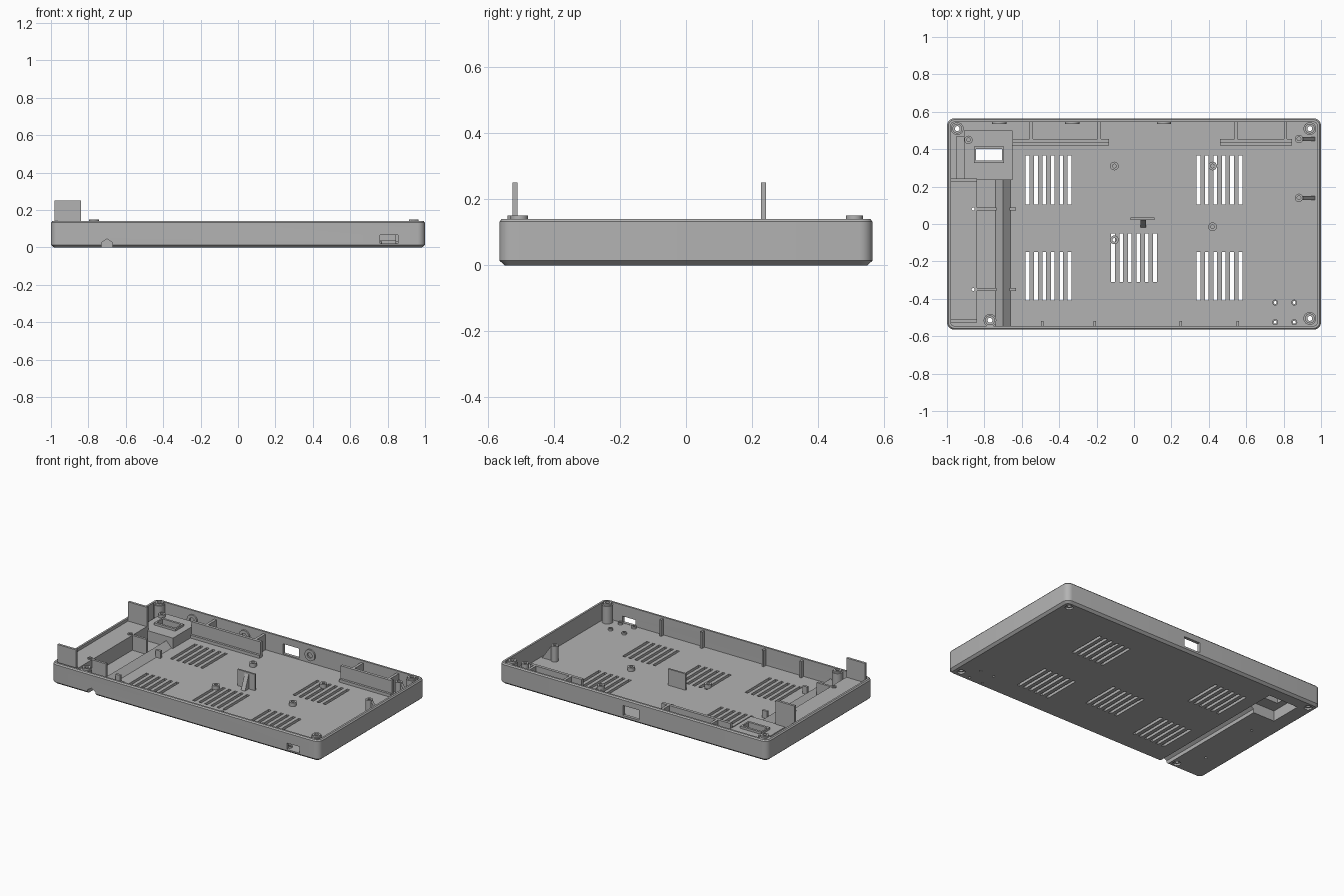
import bpy, bmesh, math
from mathutils import Matrix, Vector

cube = bpy.data.objects.get("Cube")
if cube:
    bpy.data.objects.remove(cube, do_unlink=True)

grey = bpy.data.materials.new("plain grey plastic")
grey.use_nodes = True
grey.diffuse_color = (0.45, 0.45, 0.45, 1)
grey.node_tree.nodes["Principled BSDF"].inputs["Base Color"].default_value = grey.diffuse_color

FLOOR, RIM = 0.02, 0.14


def box(bm, x0, x1, y0, y1, z0, z1):
    size = Matrix.Diagonal((x1 - x0, y1 - y0, z1 - z0, 1))
    place = Matrix.Translation(((x0 + x1) / 2, (y0 + y1) / 2, (z0 + z1) / 2))
    bmesh.ops.create_cube(bm, size=1, matrix=place @ size)


def rod(bm, x, y, r, z0, z1, sides=24):
    bmesh.ops.create_cone(bm, cap_ends=True, segments=sides, radius1=r, radius2=r,
                          depth=z1 - z0, matrix=Matrix.Translation((x, y, (z0 + z1) / 2)))


def prism(bm, points, push):
    """Extrude a closed outline of 3D points along a vector."""
    face = bm.faces.new([bm.verts.new(p) for p in points])
    new = bmesh.ops.extrude_face_region(bm, geom=[face])["geom"]
    bmesh.ops.translate(bm, vec=Vector(push),
                        verts=[g for g in new if isinstance(g, bmesh.types.BMVert)])


def tube(bm, x, y, r, hole, z0, z1, sides=24):
    """Open-ended ring lofted from four circles."""
    loops = [[bm.verts.new((x + q * math.cos(a), y + q * math.sin(a), z))
              for a in (2 * math.pi * i / sides for i in range(sides))]
             for q, z in ((r, z0), (r, z1), (hole, z1), (hole, z0))]
    loft(bm, loops + loops[:1])


def loft(bm, loops):
    for a, b in zip(loops, loops[1:]):
        n = len(a)
        for i in range(n):
            bm.faces.new((a[i], a[(i + 1) % n], b[(i + 1) % n], b[i]))


def make(name, bm):
    bmesh.ops.recalc_face_normals(bm, faces=bm.faces)
    mesh = bpy.data.meshes.new(name)
    bm.to_mesh(mesh)
    bm.free()
    mesh.materials.append(grey)
    ob = bpy.data.objects.new(name, mesh)
    bpy.context.scene.collection.objects.link(ob)
    return ob


# Screw positions
corners = [(-0.945, 0.51), (0.94, 0.51), (0.94, -0.505), (-0.77, -0.515)]
shelf_screws = [(-0.86, 0.08), (-0.86, -0.35)]
standoffs = [(-0.105, 0.31), (0.42, 0.31), (0.42, -0.015), (-0.105, -0.085)]
small_mounts = [(x, y) for x in (0.755, 0.857) for y in (-0.42, -0.525)]

# Cutters: vents, screw holes, wall openings and cable pocket
cut = bmesh.new()
for cx, cy in ((-0.457, 0.235), (0.457, 0.235), (-0.457, -0.28), (0.457, -0.28), (0, -0.18)):
    for i in range(6):
        x = cx + (i - 2.5) * 0.045
        box(cut, x - 0.01, x + 0.01, cy - 0.13, cy + 0.13, -0.05, 0.05)
for x, y in corners:
    rod(cut, x, y, 0.013, -0.05, 0.3)
for x, y in shelf_screws + small_mounts:
    rod(cut, x, y, 0.008, -0.05, 0.3, 16)
box(cut, -0.045, 0.075, 0.5, 0.6, 0.028, 0.095)
box(cut, 0.76, 0.855, -0.6, -0.5, 0.022, 0.065)
box(cut, -0.89, -0.67, 0.255, 0.475, -0.05, 0.07)
cutter_a = make("cutter_holes", cut)

# Cutters: cable groove, box opening and screw head recesses
cut = bmesh.new()
prism(cut, [(-0.73, -0.6, -0.05), (-0.67, -0.6, -0.05), (-0.67, -0.6, 0.025),
            (-0.70, -0.6, 0.045), (-0.73, -0.6, 0.025)], (0, 0.88, 0))
box(cut, -0.845, -0.705, 0.34, 0.40, 0.03, 0.2)
for x, y in corners:
    rod(cut, x, y, 0.024, -0.05, 0.012)
cutter_b = make("cutter_groove", cut)

# Tray: rounded rectangles lofted up the outside and down the inside
bm = bmesh.new()
loops = []
for inset, z in ((0.016, 0), (0, 0.014), (0, 0.132), (0.007, RIM), (0.02, RIM), (0.02, FLOOR)):
    r = 0.04 - inset
    ring = []
    for k, (sx, sy) in enumerate(((1, 1), (-1, 1), (-1, -1), (1, -1))):
        for i in range(7):
            a = math.radians(90 * k + 15 * i)
            ring.append(bm.verts.new((sx * 0.96 + r * math.cos(a),
                                      sy * 0.525 + r * math.sin(a), z)))
    loops.append(ring)
loft(bm, loops)
bm.faces.new(loops[0])
bm.faces.new(loops[-1])
tray = make("tray", bm)

# Raised side shelf
bm = bmesh.new()
box(bm, -0.985, -0.84, -0.518, 0.235, 0.01, 0.12)
shelf = make("side_shelf", bm)

# Roof-shaped cover over the cable groove
bm = bmesh.new()
prism(bm, [(-0.75, -0.55, 0.01), (-0.65, -0.55, 0.01), (-0.70, -0.55, 0.06)], (0, 0.8, 0))
ridge = make("cable_ridge", bm)

# Connector box
bm = bmesh.new()
box(bm, -0.91, -0.65, 0.235, 0.5, 0.01, 0.09)
connector = make("connector_box", bm)

# Corner screw bosses
bm = bmesh.new()
for x, y in corners:
    rod(bm, x, y, 0.034, 0.005, 0.138)
    rod(bm, x, y, 0.026, 0.13, 0.15)
bosses = make("corner_bosses", bm)

# Apply the cutters, then drop them
for ob in (tray, shelf, ridge, connector, bosses):
    for c in (cutter_a, cutter_b):
        mod = ob.modifiers.new("cut", "BOOLEAN")
        mod.operation, mod.solver, mod.object = "DIFFERENCE", "EXACT", c
        mod.use_self = ob is bosses
    graph = bpy.context.evaluated_depsgraph_get()
    mesh = bpy.data.meshes.new_from_object(ob.evaluated_get(graph))
    ob.modifiers.clear()
    ob.data = mesh
for c in (cutter_a, cutter_b):
    bpy.data.objects.remove(c, do_unlink=True)

# Tall guide plates at both ends of the shelf
bm = bmesh.new()
for y in (-0.518, 0.235):
    box(bm, -0.98, -0.84, y - 0.008, y + 0.008, 0.015, 0.25)
make("guide_plates", bm)

# Frame and screw ring on the connector box, with its low side step
bm = bmesh.new()
for x0, x1, y0, y1 in ((-0.855, -0.695, 0.40, 0.415), (-0.855, -0.695, 0.325, 0.34),
                       (-0.855, -0.845, 0.33, 0.41), (-0.705, -0.695, 0.33, 0.41)):
    box(bm, x0, x1, y0, y1, 0.08, 0.105)
tube(bm, -0.885, 0.45, 0.022, 0.01, 0.085, 0.11)
box(bm, -0.95, -0.905, 0.24, 0.47, 0.015, 0.06)
make("connector_frame", bm)

# Cross ribs and stops either side of the cable ridge
bm = bmesh.new()
for x, y in shelf_screws:
    box(bm, -0.845, -0.735, y - 0.008, y + 0.008, 0.015, 0.12)
    box(bm, -0.665, -0.63, y - 0.008, y + 0.008, 0.015, 0.07)
    tube(bm, x, y, 0.016, 0.008, 0.11, 0.125, 16)
make("cable_ribs", bm)

# Inner rails along the back with their braces and feet
bm = bmesh.new()
for x0, x1, braces in ((-0.65, -0.135, (-0.55, -0.185)), (0.46, 0.845, (0.545, 0.81))):
    box(bm, x0, x1, 0.435, 0.455, 0.015, 0.125)
    box(bm, x0, x1, 0.42, 0.437, 0.015, 0.04)
    for x in braces:
        box(bm, x - 0.009, x + 0.009, 0.45, 0.55, 0.015, 0.125)
make("back_rails", bm)

# Stiffening ribs on the front wall
bm = bmesh.new()
for x in (-0.49, -0.21, 0.25, 0.555):
    box(bm, x - 0.007, x + 0.007, -0.55, -0.518, 0.015, 0.13)
make("front_ribs", bm)

# Board standoffs and small mounts
bm = bmesh.new()
for x, y in standoffs:
    tube(bm, x, y, 0.023, 0.01, 0.015, 0.045)
for x, y in small_mounts:
    tube(bm, x, y, 0.016, 0.008, 0.015, 0.032, 16)
make("standoffs", bm)

# Posts with sloping gussets near the left wall
bm = bmesh.new()
for y in (0.455, 0.14):
    tube(bm, 0.882, y, 0.022, 0.01, 0.015, 0.125)
    prism(bm, [(0.9, y - 0.011, 0.015), (0.972, y - 0.011, 0.015),
               (0.9, y - 0.011, 0.12)], (0, 0.022, 0))
make("gusset_posts", bm)

# Upright centre tab and its gusset
bm = bmesh.new()
box(bm, -0.02, 0.11, 0.022, 0.034, 0.015, 0.13)
prism(bm, [(0.035, 0.023, 0.015), (0.035, -0.02, 0.015), (0.035, 0.023, 0.12)], (0.03, 0, 0))
make("centre_tab", bm)

# Round rings on the inside of the back wall
bm = bmesh.new()
for x in (-0.72, -0.33, 0.16):
    start = len(bm.verts)
    tube(bm, 0, 0, 0.038, 0.018, 0, 0.012)
    bm.verts.ensure_lookup_table()
    bmesh.ops.transform(bm, verts=bm.verts[start:],
                        matrix=Matrix.Translation((x, 0.547, 0.075))
                        @ Matrix.Rotation(math.pi / 2, 4, "X"))
make("back_wall_rings", bm)

# Smooth the round parts, keep hard edges
for ob in bpy.context.scene.collection.objects:
    if ob.type == "MESH":
        bpy.context.view_layer.objects.active = ob
        ob.select_set(True)
bpy.ops.object.shade_smooth_by_angle(angle=math.radians(30))
